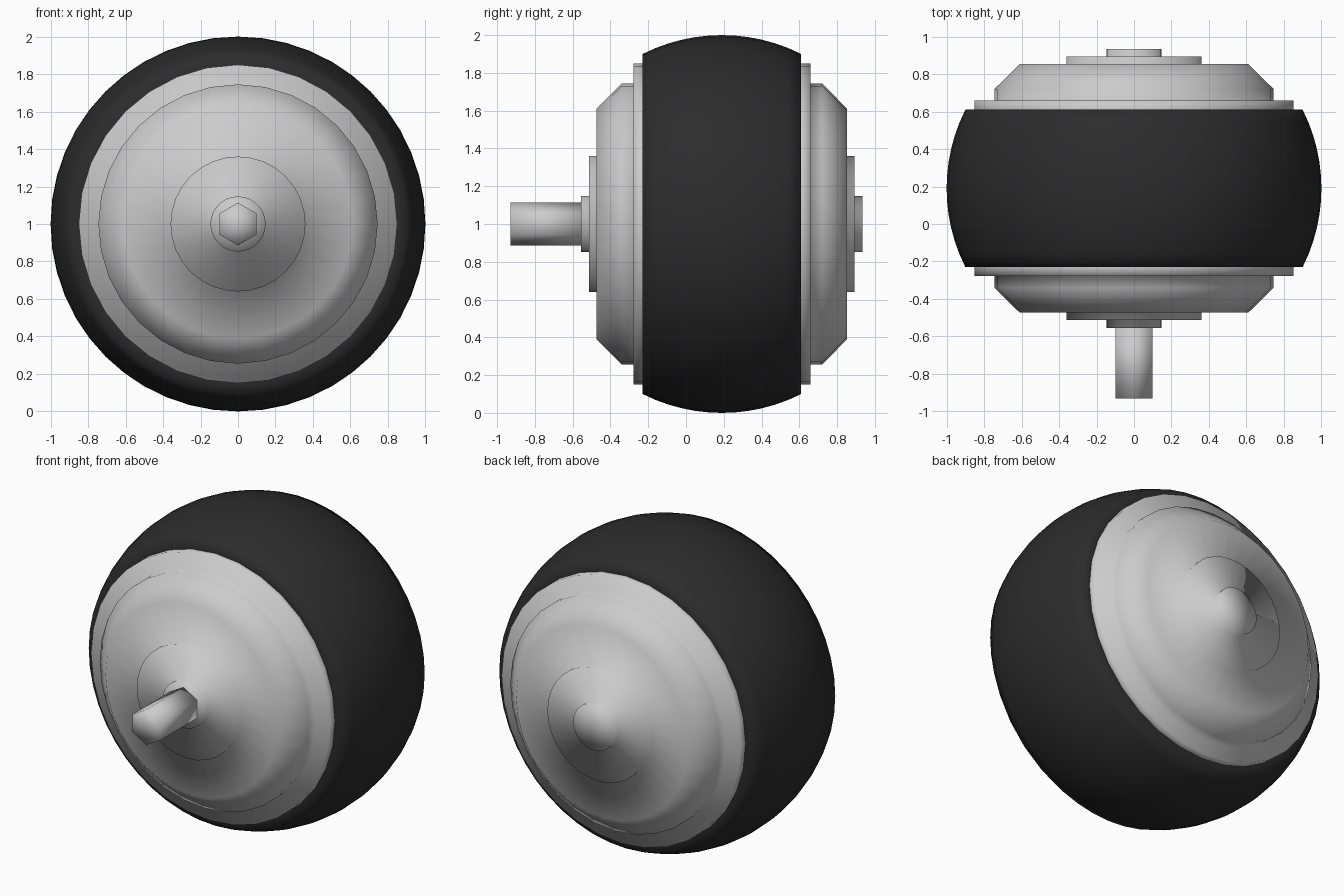
import bpy, bmesh, math

if "Cube" in bpy.data.objects:
    bpy.data.objects.remove(bpy.data.objects["Cube"])

MID_Y = 0.19      # middle plane of the wheel
AXLE_Z = 1.0


def lathe(name, profile, sides, color=None):
    """Spin (radius, y) points round the axle; radius 0 makes a fan tip."""
    bm = bmesh.new()
    rings = []
    for r, y in profile:
        if r == 0:
            rings.append([bm.verts.new((0, y, AXLE_Z))] * sides)
        else:
            rings.append([bm.verts.new((r * math.sin(a), y, AXLE_Z + r * math.cos(a)))
                          for a in (2 * math.pi * i / sides for i in range(sides))])
    for p, q in zip(rings, rings[1:]):
        for i in range(sides):
            j = (i + 1) % sides
            quad = list(dict.fromkeys((p[i], p[j], q[j], q[i])))
            bm.faces.new(quad)
    bmesh.ops.recalc_face_normals(bm, faces=bm.faces)
    for f in bm.faces:
        f.smooth = True
    mesh = bpy.data.meshes.new(name)
    bm.to_mesh(mesh)
    bm.free()
    obj = bpy.data.objects.new(name, mesh)
    bpy.context.collection.objects.link(obj)
    if color:
        mat = bpy.data.materials.new(name + "_material")
        mat.diffuse_color = color
        mat.use_nodes = True
        mat.node_tree.nodes["Principled BSDF"].inputs["Base Color"].default_value = mat.diffuse_color
        mesh.materials.append(mat)
    return obj


# Tyre: crowned tread between two flat sidewalls
half, crown = 0.42, 0.10
R = (half ** 2 + crown ** 2) / (2 * crown)
tread = []
for k in range(13):
    d = half * (k / 6 - 1)
    tread.append((1 - R + math.sqrt(R * R - d * d), MID_Y + d))
lathe("tyre", [(0.84, MID_Y - half)] + tread + [(0.84, MID_Y + half)], 48,
      (0.025, 0.025, 0.025, 1))

# Hub: stepped half profile (radius, distance from the middle), mirrored
side = [(0, 0.745), (0.147, 0.745), (0.147, 0.703), (0.36, 0.703), (0.36, 0.663),
        (0.61, 0.663), (0.745, 0.53), (0.745, 0.468), (0.85, 0.468), (0.85, 0.42)]
hub = [(r, MID_Y - d) for r, d in side] + [(r, MID_Y + d) for r, d in reversed(side)]
lathe("hub", hub, 32)

# Hexagonal axle stub sticking out of the front
lathe("axle", [(0, -0.93), (0.114, -0.93), (0.114, -0.54), (0, -0.54)], 6)
